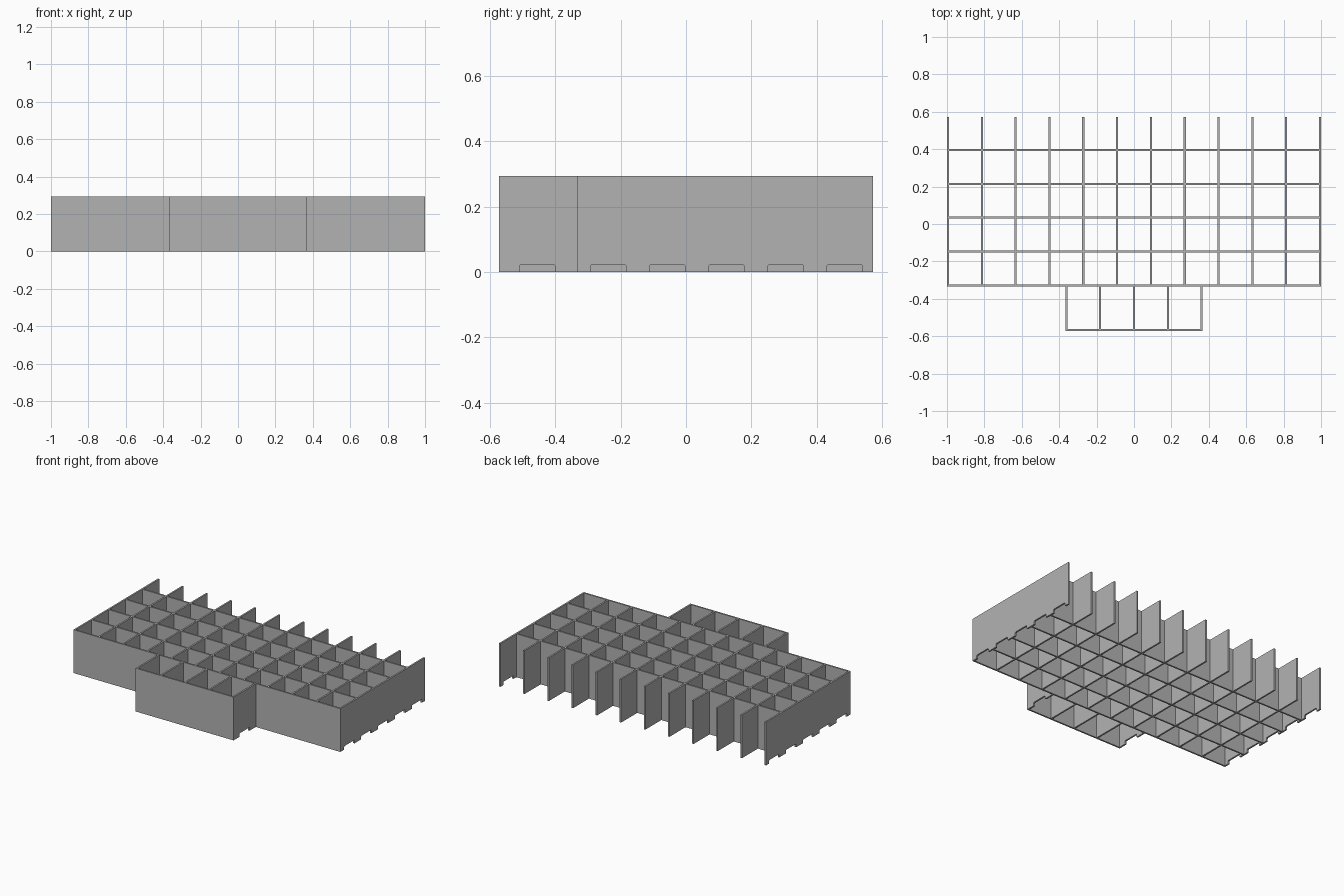
import bpy
import bmesh
from mathutils import Vector

cube = bpy.data.objects.get("Cube")
if cube:
    bpy.data.objects.remove(cube, do_unlink=True)

PITCH = 0.1808      # spacing of the grid cells
T = 0.011           # wall thickness
H = 0.293           # wall height
BACK = 0.572
STEP = -0.328       # centre line of the main front wall
FRONT = -0.5665     # centre line of the front bay wall
NOTCH_W, NOTCH_H, NOTCH_R = 0.055, 0.023, 0.005

grey = bpy.data.materials.new("plain grey")
grey.use_nodes = True
colour = (0.45, 0.45, 0.45, 1)
grey.diffuse_color = colour
grey.node_tree.nodes["Principled BSDF"].inputs["Base Color"].default_value = colour


def wall(name, along, start, end, offset, notches=()):
    """Upright panel along x or y, with feet notches at the given centres."""
    outline = [(start, 0)]
    for c in notches:
        a, b = c - NOTCH_W, c + NOTCH_W
        outline += [(a, 0), (a, NOTCH_H - NOTCH_R), (a + NOTCH_R, NOTCH_H),
                    (b - NOTCH_R, NOTCH_H), (b, NOTCH_H - NOTCH_R), (b, 0)]
    outline += [(end, 0), (end, H), (start, H)]

    lo = offset - T / 2
    bm = bmesh.new()
    verts = [bm.verts.new((u, lo, z) if along == "x" else (lo, u, z))
             for u, z in outline]
    face = bm.faces.new(verts)
    result = bmesh.ops.extrude_face_region(bm, geom=[face])
    shift = Vector((0, T, 0)) if along == "x" else Vector((T, 0, 0))
    moved = [g for g in result["geom"] if isinstance(g, bmesh.types.BMVert)]
    bmesh.ops.translate(bm, verts=moved, vec=shift)
    bmesh.ops.recalc_face_normals(bm, faces=bm.faces)

    mesh = bpy.data.meshes.new(name)
    bm.to_mesh(mesh)
    bm.free()
    mesh.materials.append(grey)
    obj = bpy.data.objects.new(name, mesh)
    bpy.context.collection.objects.link(obj)


# Dividers running front to back; only the two outermost are notched
cell_centres = [STEP + PITCH * (k + 0.5) for k in range(5)]
for i in range(12):
    outer = i in (0, 11)
    wall("side_wall" if outer else "long_divider", "y", STEP - T / 2, BACK,
         (i - 5.5) * PITCH, cell_centres if outer else ())

# Cross dividers, fitted between the side walls
half = 5.5 * PITCH - T / 2
for k in range(5):
    wall("front_wall" if k == 0 else "cross_divider", "x", -half, half,
         STEP + k * PITCH)

# Front bay with its own dividers
for i in range(-2, 3):
    outer = abs(i) == 2
    wall("bay_side_wall" if outer else "bay_divider", "y", FRONT - T / 2,
         STEP - T / 2, i * PITCH, [-0.455] if outer else ())
bay_half = 2 * PITCH - T / 2
wall("bay_front_wall", "x", -bay_half, bay_half, FRONT)
